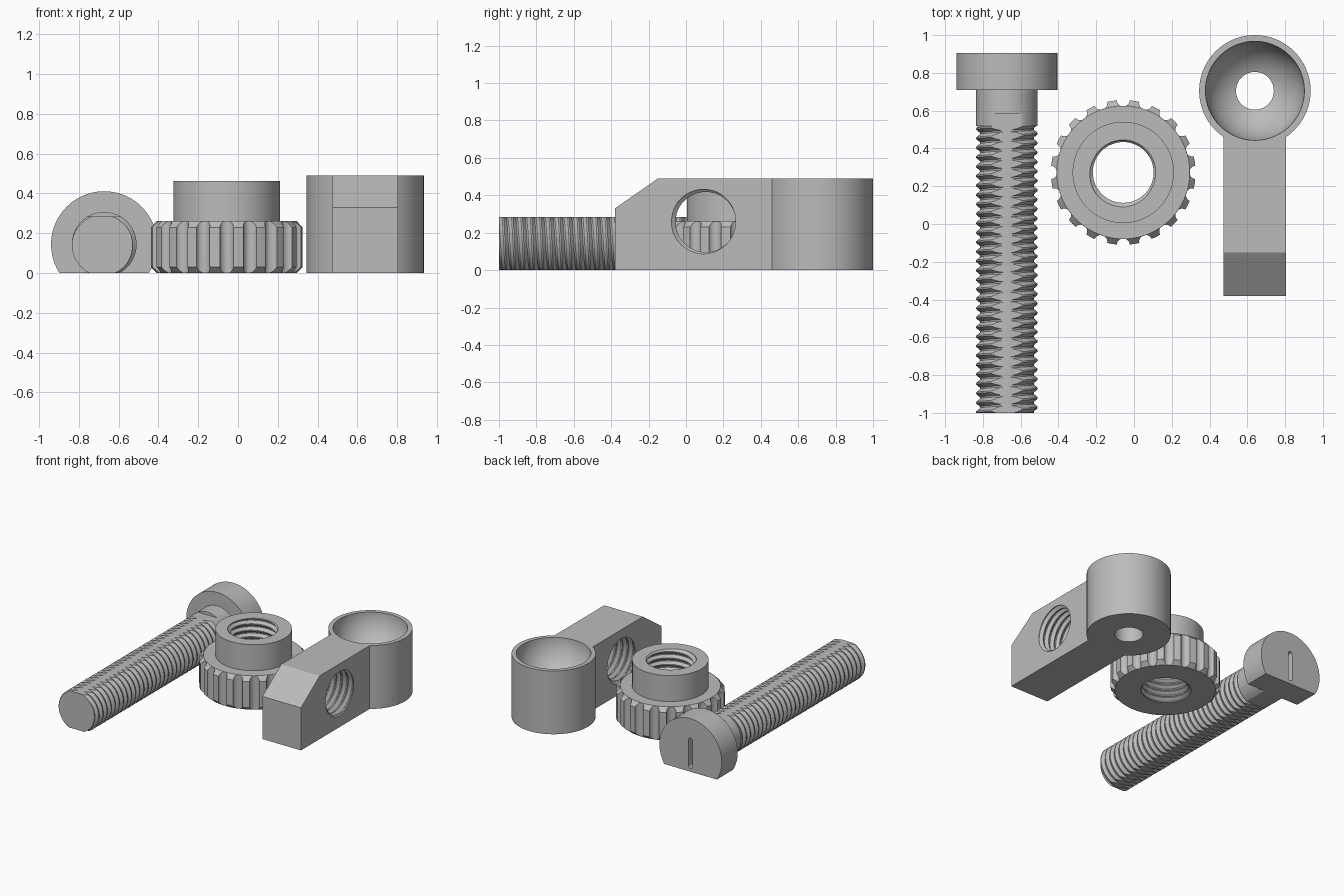
import bpy
import bmesh
from math import pi, cos, sin, asin, sqrt, radians
from mathutils import Matrix, Vector

if "Cube" in bpy.data.objects:
    bpy.data.objects.remove(bpy.data.objects["Cube"])

steel = bpy.data.materials.new("plain grey")
steel.use_nodes = True
GREY = (0.5, 0.5, 0.5, 1)
steel.diffuse_color = GREY
steel.node_tree.nodes["Principled BSDF"].inputs["Base Color"].default_value = GREY

ALONG_Y = Matrix.Rotation(-pi / 2, 4, "X")
ALONG_X = Matrix.Rotation(pi / 2, 4, "Y")


def finish(name, bm, matrix=Matrix()):
    """Turn a bmesh into a named grey object."""
    bm.transform(matrix)
    bmesh.ops.recalc_face_normals(bm, faces=bm.faces)
    mesh = bpy.data.meshes.new(name)
    bm.to_mesh(mesh)
    bm.free()
    mesh.materials.append(steel)
    obj = bpy.data.objects.new(name, mesh)
    bpy.context.collection.objects.link(obj)
    return obj


def slice_off(bm, point, normal):
    """Remove everything on the normal side of a plane and cap the cut."""
    geom = bm.verts[:] + bm.edges[:] + bm.faces[:]
    cut = bmesh.ops.bisect_plane(bm, geom=geom, dist=1e-6, plane_co=point,
                                 plane_no=normal, clear_outer=True)
    edges = [e for e in cut["geom_cut"] if isinstance(e, bmesh.types.BMEdge)]
    bmesh.ops.holes_fill(bm, edges=edges, sides=0)


def prism(outline, low, high, bm=None):
    """Extrude a flat outline from low to high along z."""
    bm = bm or bmesh.new()
    face = bm.faces.new([bm.verts.new((x, y, low)) for x, y in outline])
    grown = bmesh.ops.extrude_face_region(bm, geom=[face], use_keep_orig=True)["geom"]
    top = [v for v in grown if isinstance(v, bmesh.types.BMVert)]
    bmesh.ops.translate(bm, verts=top, vec=(0, 0, high - low))
    return bm


def arc(cx, cy, r, start, end, steps):
    angles = [start + (end - start) * i / steps for i in range(steps + 1)]
    return [(cx + r * cos(a), cy + r * sin(a)) for a in angles]


def circle(cx, cy, r, steps=96):
    return arc(cx, cy, r, 0, 2 * pi, steps)[:-1]


def lathe(profile, steps=96):
    """Spin a closed-on-axis (radius, z) profile around z."""
    bm = bmesh.new()
    verts = [bm.verts.new((r, 0, z)) for r, z in profile]
    edges = [bm.edges.new(pair) for pair in zip(verts, verts[1:])]
    bmesh.ops.spin(bm, geom=verts + edges, axis=(0, 0, 1), cent=(0, 0, 0),
                   angle=2 * pi, steps=steps, use_merge=True)
    bmesh.ops.remove_doubles(bm, verts=bm.verts, dist=1e-5)
    return bm


def threaded_rod(root, crest, pitch, low, high, steps=48):
    """Helical threaded rod along z with flat capped ends."""
    bm = bmesh.new()
    profile = [(root, 0), (root, .16), (crest, .5), (crest, .66)]
    turns = int((high - low) / pitch) + 4
    rows = []
    for k in range(turns * 4):
        r, part = profile[k % 4]
        z = low + (k // 4 - 2 + part) * pitch
        rows.append([bm.verts.new((r * cos(a), r * sin(a), z + pitch * a / (2 * pi)))
                     for a in (2 * pi * i / steps for i in range(steps))])
    # The last column joins the first one a full turn higher.
    for k in range(len(rows) - 5):
        for i in range(steps):
            j, up = (i + 1) % steps, 4 if i == steps - 1 else 0
            bm.faces.new((rows[k][i], rows[k + up][j],
                          rows[k + 1 + up][j], rows[k + 1][i]))
    slice_off(bm, (0, 0, low), (0, 0, -1))
    slice_off(bm, (0, 0, high), (0, 0, 1))
    loose = [v for v in bm.verts if not v.link_faces]
    bmesh.ops.delete(bm, geom=loose, context="VERTS")
    return bm


def carve(obj, *cutters):
    for cutter in cutters:
        cutter.hide_render = True
        mod = obj.modifiers.new("cut", "BOOLEAN")
        mod.operation, mod.solver, mod.object = "DIFFERENCE", "EXACT", cutter
        bpy.context.view_layer.objects.active = obj
        bpy.ops.object.modifier_apply(modifier=mod.name)
        bpy.data.objects.remove(cutter)


def at(x, y, z, turn=Matrix()):
    return Matrix.Translation((x, y, z)) @ turn


PITCH = 0.05
parts = []

# Screw lying along y, flattened underneath and along the top of its thread
BOLT_X, BOLT_Z, BOLT_R, FLAT = -0.673, 0.144, 0.163, 0.285


def screw_piece(name, bm, flat_top):
    bm.transform(at(BOLT_X, 0, BOLT_Z, ALONG_Y))
    slice_off(bm, (0, 0, 0), (0, 0, -1))
    if flat_top:
        slice_off(bm, (0, 0, FLAT), (0, 0, 1))
    obj = finish(name, bm)
    parts.append(obj)
    return obj


screw_piece("screw_thread", threaded_rod(0.1425, BOLT_R, PITCH, -1, 0.52), True)
screw_piece("screw_neck_flat", prism(circle(0, 0, BOLT_R), 0.52, 0.585), True)
screw_piece("screw_neck", prism(circle(0, 0, BOLT_R), 0.585, 0.71), False)
head = screw_piece("screw_head", prism(circle(0, 0, 0.267), 0.71, 0.905), False)
slot = arc(0, 0.1, 0.017, 0, pi, 8) + arc(0, -0.1, 0.017, pi, 2 * pi, 8)
carve(head, finish("slot_cutter", prism(slot, 0.85, 1), at(BOLT_X, 0, BOLT_Z, ALONG_Y)))

# Thumb nut: chamfered grip with a plain collar, fluted and tapped
NUT = at(-0.057, 0.273, 0)
nut = finish("thumb_nut", lathe([
    (0, .012), (.16, .012), (.172, 0), (.352, 0), (.383, .03), (.383, .23),
    (.352, .262), (.268, .262), (.268, .463), (.172, .463), (.16, .451), (0, .451)],
    120), NUT)
flutes = bmesh.new()
for i in range(20):
    a = i * pi / 10
    prism(circle(.385 * cos(a), .385 * sin(a), .035, 20), -.1, .261, flutes)
carve(nut, finish("flute_cutter", flutes, NUT),
      finish("nut_tap", threaded_rod(.161, .183, PITCH, -.1, .6), NUT))
parts.append(nut)

# Bracket: round cup with a flat arm whose front top edge is cut away
CUP_X, CUP_Y, CUP_R, HEIGHT, HALF = 0.64, 0.705, 0.295, 0.49, 0.165
side = asin(HALF / CUP_R)
outline = [(CUP_X - HALF, -.38), (CUP_X + HALF, -.38)]
outline += arc(CUP_X, CUP_Y, CUP_R, side - pi / 2, 1.5 * pi - side, 80)
body = prism(outline, 0, HEIGHT)
slice_off(body, (0, -.38, .33), Vector((0, -.16, .23)).normalized())
bracket = finish("cup_bracket", body)
BOWL, HOLE = 0.262, 0.1
bowl = arc(0, HEIGHT, BOWL, asin(HOLE / BOWL) - pi / 2, 0, 20)
bowl_profile = [(0, -.1), (HOLE, -.1)] + bowl + [(BOWL, .6), (0, .6)]
carve(bracket, finish("bowl_cutter", lathe(bowl_profile), at(CUP_X, CUP_Y, 0)),
      finish("arm_tap", threaded_rod(.161, .183, PITCH, -.3, .3),
             at(CUP_X, .105, .257, ALONG_X)))
parts.append(bracket)

# Smooth the round surfaces and keep hard edges crisp
for obj in parts:
    bpy.ops.object.select_all(action="DESELECT")
    obj.select_set(True)
    bpy.context.view_layer.objects.active = obj
    bpy.ops.object.shade_smooth_by_angle(angle=radians(25))
